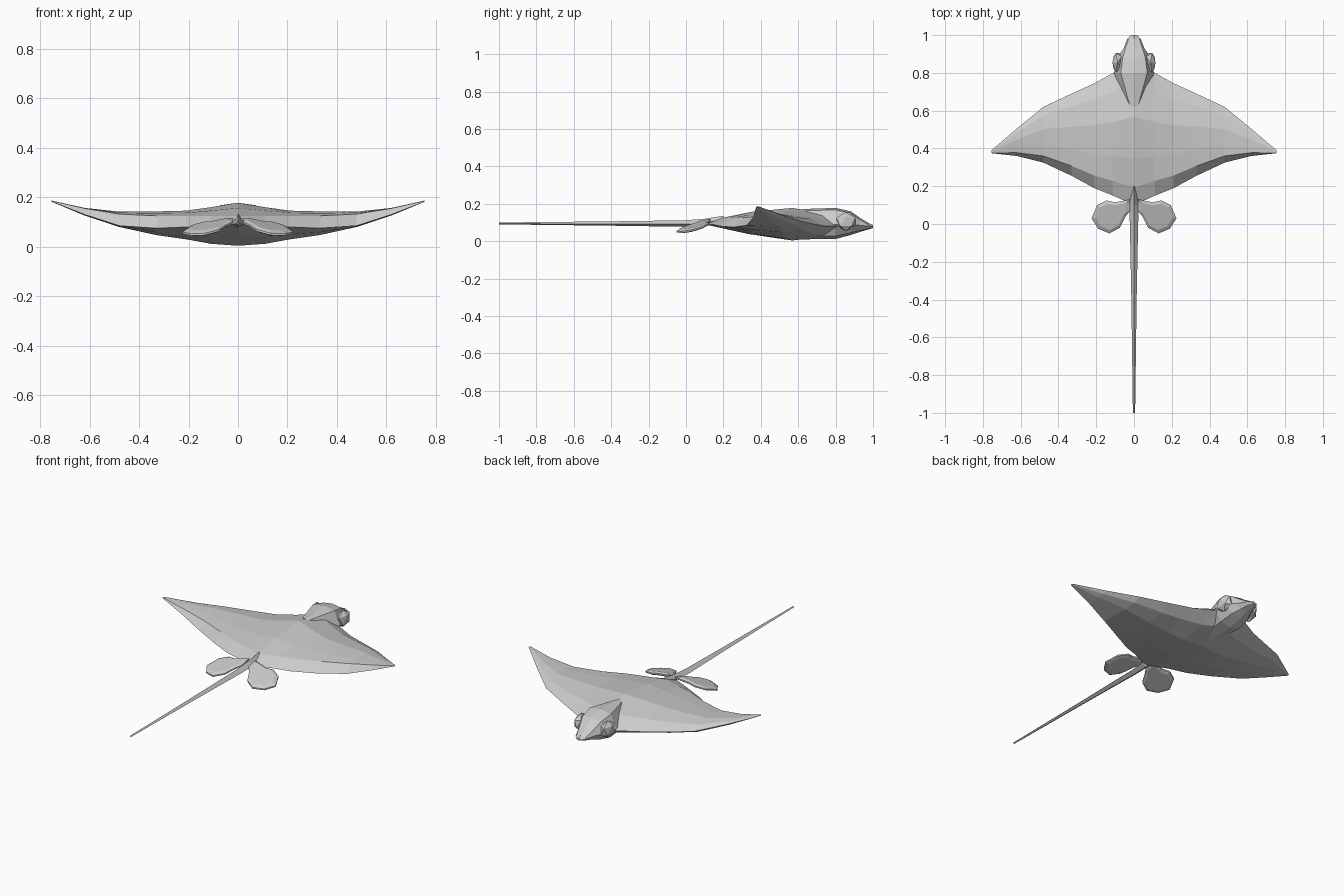
import bpy
import bmesh
from mathutils import Vector

cube = bpy.data.objects.get("Cube")
if cube:
    bpy.data.objects.remove(cube, do_unlink=True)

skin = bpy.data.materials.new("pale grey skin")
skin.use_nodes = True
GREY = (0.6, 0.6, 0.6, 1)
skin.diffuse_color = GREY
skin.node_tree.nodes["Principled BSDF"].inputs["Base Color"].default_value = GREY


def finish(name, bm):
    """Turn a bmesh into a flat-shaded object."""
    bmesh.ops.recalc_face_normals(bm, faces=bm.faces)
    mesh = bpy.data.meshes.new(name)
    bm.to_mesh(mesh)
    bm.free()
    mesh.materials.append(skin)
    obj = bpy.data.objects.new(name, mesh)
    bpy.context.collection.objects.link(obj)
    return obj


def loft(name, rings):
    """Join closed rings of points with faces and cap both ends."""
    bm = bmesh.new()
    loops = [[bm.verts.new(p) for p in ring] for ring in rings]
    for a, b in zip(loops, loops[1:]):
        n = len(a)
        for i in range(n):
            j = (i + 1) % n
            bm.faces.new((a[i], a[j], b[j], b[i]))
    bm.faces.new(loops[0])
    bm.faces.new(loops[-1])
    return finish(name, bm)


def mix(a, b, t):
    return a + (b - a) * t


# Body and wings: chord sections from one wing tip to the other
def wing_section(x, y_lead, y_trail, z_lead, z_trail, z_top, z_crease, z_low):
    chord = [
        (0, z_lead),
        (0.15, mix(z_lead, z_top, 0.65)),
        (0.4, z_top),
        (0.68, mix(z_top, z_crease, 0.4)),
        (0.88, z_crease),
        (1, z_trail),
        (0.7, mix(z_low, z_trail, 0.4)),
        (0.4, z_low),
        (0.15, mix(z_lead, z_low, 0.7)),
    ]
    return [Vector((x, mix(y_lead, y_trail, t), z)) for t, z in chord]


half = [
    (0.11, 0.80, 0.15, 0.08, 0.088, 0.16, 0.125, 0.012),
    (0.21, 0.745, 0.19, 0.08, 0.08, 0.146, 0.125, 0.03),
    (0.33, 0.69, 0.255, 0.09, 0.075, 0.143, 0.125, 0.047),
    (0.48, 0.62, 0.325, 0.105, 0.085, 0.142, 0.132, 0.08),
    (0.62, 0.505, 0.36, 0.142, 0.13, 0.157, 0.155, 0.126),
    (0.755, 0.39, 0.375, 0.184, 0.183, 0.187, 0.186, 0.182),
]
middle = (0, 0.88, 0.10, 0.08, 0.09, 0.178, 0.125, 0.004)
stations = [(-s[0], *s[1:]) for s in reversed(half)] + [middle] + half
loft("body_and_wings", [wing_section(*s) for s in stations])


# Head: rounded sections narrowing to the snout
def head_section(y, w_top, w_side, z_top, z_mid, z_low):
    right = [(w_top, z_top - 0.01), (w_side, z_mid), (w_side * 0.6, mix(z_low, z_mid, 0.2))]
    pts = [(0, z_top)] + right + [(0, z_low)] + [(-x, z) for x, z in reversed(right)]
    return [Vector((x, y, z)) for x, z in pts]


loft("head", [head_section(*s) for s in [
    (0.62, 0.02, 0.07, 0.172, 0.09, 0.01),
    (0.80, 0.07, 0.105, 0.178, 0.09, 0.012),
    (0.88, 0.06, 0.09, 0.16, 0.09, 0.033),
    (0.93, 0.045, 0.055, 0.125, 0.085, 0.05),
    (0.98, 0.028, 0.035, 0.095, 0.08, 0.064),
    (1.0, 0.012, 0.018, 0.087, 0.078, 0.07),
]])

# Eyes: faceted lumps on both sides of the head
for side, label in ((1, "left"), (-1, "right")):
    bm = bmesh.new()
    bmesh.ops.create_icosphere(bm, subdivisions=1, radius=1)
    for v in bm.verts:
        v.co = Vector((side * (0.087 + v.co.x * 0.03), 0.855 + v.co.y * 0.06, 0.105 + v.co.z * 0.05))
    finish(label + "_eye", bm)

# Pelvic fins: thin rounded lobes sloping down and back
outline = [(0.02, 0.13), (0.1, 0.115), (0.145, 0.125), (0.195, 0.1), (0.225, 0.03),
           (0.19, -0.025), (0.13, -0.05), (0.075, -0.02), (0.045, 0.04), (0.02, 0.07)]
for side, label in ((1, "left"), (-1, "right")):
    rings = []
    for scale, lift in ((0.8, -0.01), (1, -0.004), (1, 0.004), (0.8, 0.012)):
        ring = []
        for x, y in outline:
            px, py = mix(0.12, x, scale), mix(0.04, y, scale)
            z = 0.075 + 0.25 * (py - 0.04) - 0.15 * (px - 0.12) + lift
            ring.append(Vector((side * px, py, z)))
        rings.append(ring)
    loft(label + "_pelvic_fin", rings)

# Tail: long ridged whip
loft("tail", [
    [Vector(p) for p in ((0, y, top), (w, y, mix(low, top, 0.4)), (0, y, low), (-w, y, mix(low, top, 0.4)))]
    for y, w, top, low in [
        (0.2, 0.004, 0.136, 0.11),
        (0.1, 0.026, 0.12, 0.08),
        (0, 0.022, 0.112, 0.077),
        (-0.4, 0.014, 0.106, 0.083),
        (-1, 0.006, 0.1, 0.09),
    ]
])
